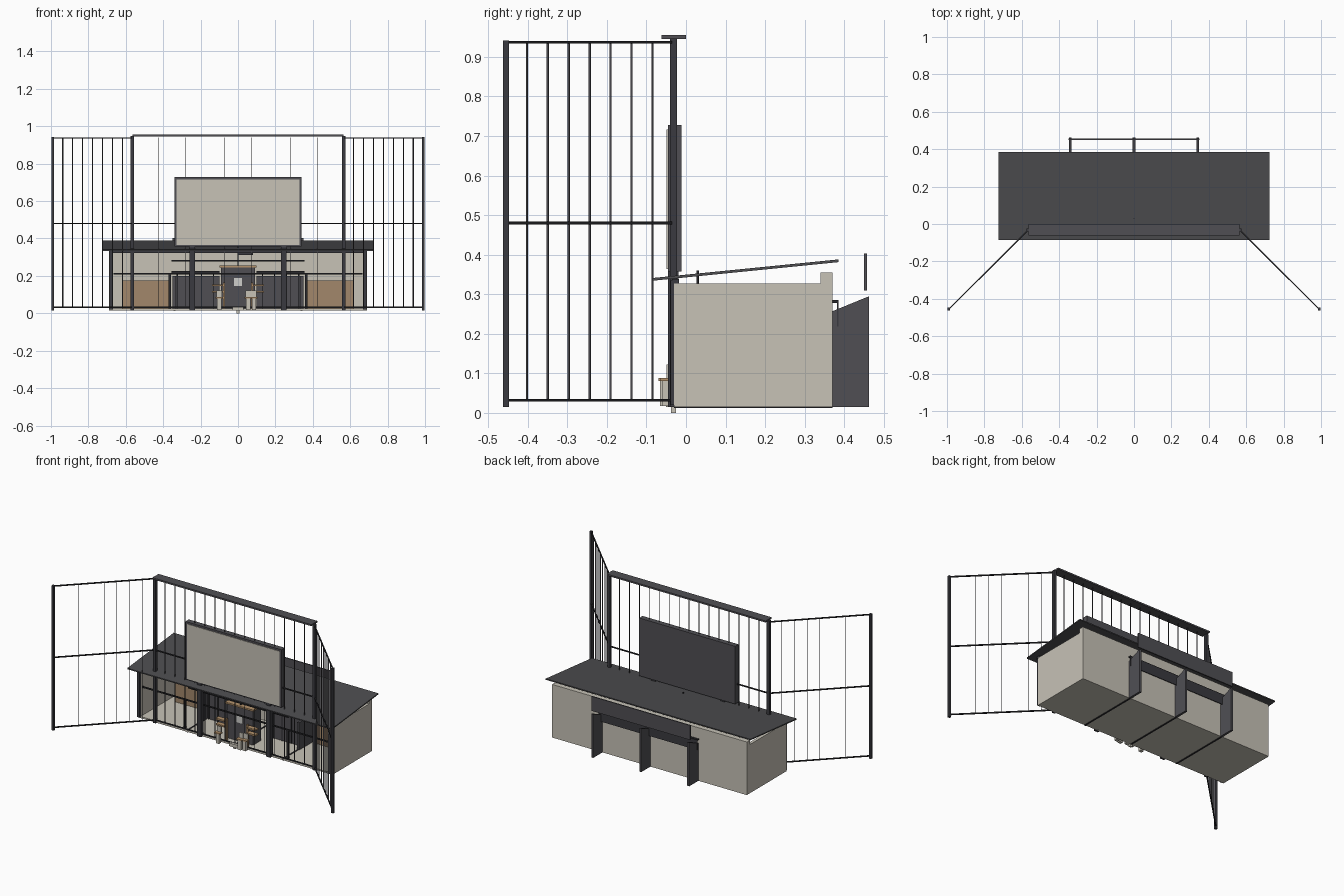
import bpy, bmesh, math
from mathutils import Matrix, Vector

cube = bpy.data.objects.get("Cube")
if cube:
    bpy.data.objects.remove(cube)


def material(name, r, g, b):
    m = bpy.data.materials.new(name)
    m.use_nodes = True
    m.diffuse_color = (r, g, b, 1)
    m.node_tree.nodes["Principled BSDF"].inputs["Base Color"].default_value = (r, g, b, 1)
    return m


PLASTER = material("plaster", .57, .54, .47)
STEEL = material("grey steel", .08, .078, .088)
ROOF = material("roof grey", .075, .075, .08)
POST = material("post charcoal", .042, .042, .05)
BLACK = material("black metal", .022, .022, .025)
WOOD = material("brown wood", .36, .245, .145)
TAN = material("tan wood", .46, .29, .15)
PALE = material("pale plate", .62, .62, .6)


def build(name, bm, mat):
    bmesh.ops.recalc_face_normals(bm, faces=bm.faces)
    me = bpy.data.meshes.new(name)
    bm.to_mesh(me)
    bm.free()
    me.materials.append(mat)
    ob = bpy.data.objects.new(name, me)
    bpy.context.collection.objects.link(ob)
    return ob


def box(name, mat, x0, x1, y0, y1, z0, z1):
    bm = bmesh.new()
    centre = Vector(((x0 + x1) / 2, (y0 + y1) / 2, (z0 + z1) / 2))
    size = Matrix.Diagonal((x1 - x0, y1 - y0, z1 - z0, 1))
    bmesh.ops.create_cube(bm, size=1, matrix=Matrix.Translation(centre) @ size)
    return build(name, bm, mat)


def post(name, mat, x, y, z0, z1, w, d):
    return box(name, mat, x - w / 2, x + w / 2, y - d / 2, y + d / 2, z0, z1)


def prism(name, mat, profile, x0, x1):
    """Extrude a (y, z) outline along x."""
    bm = bmesh.new()
    face = bm.faces.new([bm.verts.new((x0, y, z)) for y, z in profile])
    new = bmesh.ops.extrude_face_region(bm, geom=[face])["geom"]
    moved = [v for v in new if isinstance(v, bmesh.types.BMVert)]
    bmesh.ops.translate(bm, verts=moved, vec=(x1 - x0, 0, 0))
    return build(name, bm, mat)


def net_bay(name, a, b, count, heights):
    """Rails between two plan points, with thin upright fins across the bay."""
    a, b = Vector(a), Vector(b)
    run = b - a
    turn = Matrix.Rotation(math.atan2(run.y, run.x), 4, 'Z')
    rails, fins = bmesh.new(), bmesh.new()
    mid = (a + b) / 2
    for z in heights:
        m = Matrix.Translation((mid.x, mid.y, z)) @ turn @ Matrix.Diagonal((run.length, .007, .007, 1))
        bmesh.ops.create_cube(rails, size=1, matrix=m)
    z0, z1 = .03, .94
    for i in range(1, count):
        p = a + run * i / count
        m = Matrix.Translation((p.x, p.y, (z0 + z1) / 2)) @ turn @ Matrix.Diagonal((.0012, .007, z1 - z0, 1))
        bmesh.ops.create_cube(fins, size=1, matrix=m)
    build(name + "_rails", rails, BLACK)
    build(name + "_uprights", fins, STEEL)


# Building shell
box("floor", PLASTER, -.69, .69, -.03, .37, .015, .025)
box("back_wall", PLASTER, -.69, .69, .34, .37, .015, .355)
for s, side in ((-1, "right"), (1, "left")):
    box(side + "_wall", PLASTER, *sorted((s * .69, s * .67)), -.03, .345, .015, .327)
    post(side + "_corner_post", POST, s * .678, -.032, .02, .335, .018, .014)
prism("roof", ROOF, [(-.085, .334), (.385, .381), (.385, .388), (-.085, .341)], -.725, .725)
box("front_header", POST, -.69, .69, -.035, -.018, .322, .338)

# Rear fins, sign panel and canopy
for x in (-.34, 0, .34):
    prism("rear_fin", STEEL, [(.37, .015), (.463, .015), (.463, .295), (.37, .257)], x - .007, x + .007)
    box("floor_beam", BLACK, x - .005, x + .005, -.03, .37, .012, .027)
box("rear_sign", STEEL, -.35, .35, .45, .457, .31, .403)
box("rear_canopy", BLACK, -.35, .35, .37, .386, .278, .285)
box("rear_canopy_panel", POST, -.35, .35, .382, .386, .218, .28)

# Backstop frame and netting
for s, side in ((-1, "right"), (1, "left")):
    post(side + "_main_post", POST, s * .565, -.032, .015, .947, .018, .018)
    post(side + "_wing_post", POST, s * .99, -.455, .015, .942, .015, .015)
    post(side + "_screen_post", POST, s * .245, -.032, .015, .37, .03, .026)
    net_bay(side + "_wing", (s * .565, -.032), (s * .99, -.455), 8, (.032, .48, .937))
net_bay("centre_net", (-.565, -.032), (.565, -.032), 16, (.032, .48))
box("top_beam", STEEL, -.563, .563, -.062, 0, .945, .955)

# Screen above the roof
box("screen_body", STEEL, -.34, .34, -.046, -.012, .358, .728)
box("screen_face", PLASTER, -.328, .328, -.049, -.045, .364, .716)

# Front guard rails
box("guard_rail", BLACK, -.665, .665, -.02, -.012, .207, .215)
box("upper_rail", BLACK, -.355, .355, 0, .008, .278, .284)
for s in (-1, 1):
    post("rail_post", BLACK, s * .365, -.015, .025, .21, .012, .01)

# Interior furniture
for s in (-1, 1):
    box("wood_counter", WOOD, *sorted((s * .36, s * .62)), .25, .34, .025, .175)
    box("grey_cabinet", STEEL, *sorted((s * .1, s * .35)), .17, .25, .025, .2)
    box("cabinet_top", BLACK, *sorted((s * .1, s * .355)), .16, .255, .215, .226)
    box("partition", STEEL, *sorted((s * .335, s * .349)), .12, .34, .025, .2)
    for i in range(4):
        post("cabinet_divider", BLACK, s * (.13 + i * .065), .168, .025, .215, .006, .006)
box("centre_kiosk", STEEL, -.092, .092, .02, .1, .025, .245)
box("kiosk_top", TAN, -.1, .1, .012, .108, .245, .255)
box("kiosk_plate", PALE, -.022, .022, .015, .021, .145, .188)
post("hanging_pole", BLACK, 0, .03, .255, .36, .006, .006)
box("hanging_sign", POST, .004, .08, .028, .032, .312, .352)

# Seats and small tables at the front
def seat(x, y, z):
    post("seat_base", PLASTER, x, y, .018, z, .022, .02)
    post("seat_top", TAN, x, y, z, z + .008, .04, .028)
    post("seat_back", PLASTER, x, y + .01, z + .008, z + .042, .03, .006)


for x in (-.1, .055):
    seat(x, -.056, .08)
seat(.085, -.05, .08)
for s in (-1, 1):
    for z in (.11, .145):
        post("table_shelf", TAN, s * .11, -.01, z, z + .01, .06, .03)
    post("table_leg", TAN, s * .075, -.01, .025, .165, .012, .012)
post("ground_stake", PLASTER, 0, -.0315, 0, .03, .016, .013)
box("front_step", PLASTER, -.03, .03, -.05, -.03, .015, .035)
